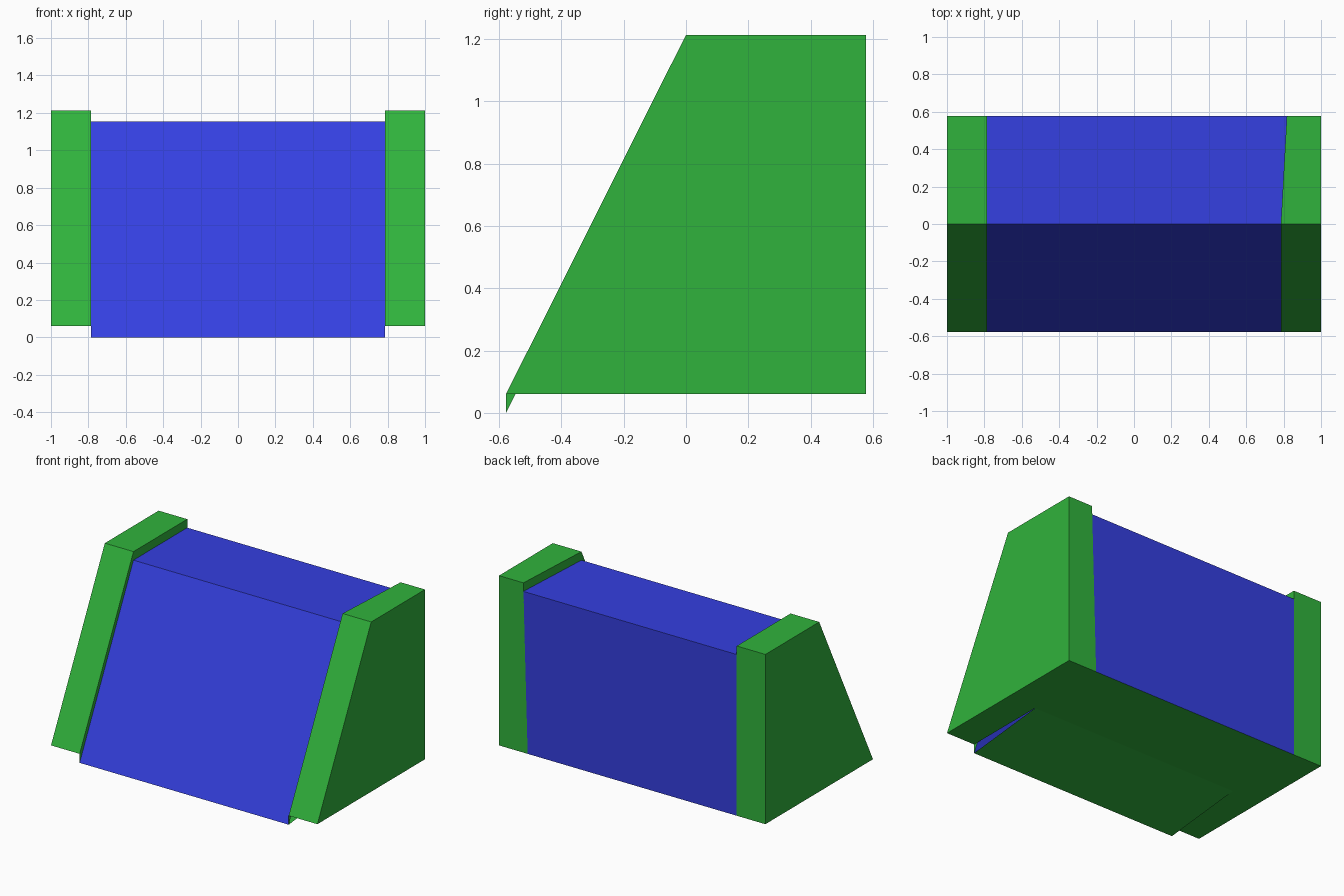
import bpy, bmesh

if "Cube" in bpy.data.objects:
    bpy.data.objects.remove(bpy.data.objects["Cube"])

D = 0.577                       # half depth
BASE, PANEL_TOP, CAP_TOP = 0.061, 1.155, 1.213
INNER, OUTER = 0.785, 1.0       # cap inner and outer x


def material(name, color):
    m = bpy.data.materials.new(name)
    m.diffuse_color = color
    m.use_nodes = True
    m.node_tree.nodes["Principled BSDF"].inputs["Base Color"].default_value = m.diffuse_color
    return m


GREEN = material("green", (0.03, 0.45, 0.045, 1))
BLUE = material("blue", (0.035, 0.05, 0.75, 1))


def build(name, faces):
    """Make an object from (points, material index) faces, welding shared corners."""
    bm = bmesh.new()
    for pts, mat in faces:
        bm.faces.new([bm.verts.new(p) for p in pts]).material_index = mat
    bmesh.ops.remove_doubles(bm, verts=bm.verts, dist=1e-4)
    bmesh.ops.recalc_face_normals(bm, faces=bm.faces)
    me = bpy.data.meshes.new(name)
    bm.to_mesh(me)
    bm.free()
    me.materials.append(GREEN)
    me.materials.append(BLUE)
    bpy.context.collection.objects.link(bpy.data.objects.new(name, me))


def side_cap(name, s, back_inner):
    # profile: front bottom, front top, back top, back bottom
    prof = [(-D, BASE), (0, CAP_TOP), (D, CAP_TOP), (D, BASE)]
    inner_x = [INNER, INNER, back_inner, INNER]
    out = [(s * OUTER, y, z) for y, z in prof]
    inn = [(s * x, y, z) for x, (y, z) in zip(inner_x, prof)]
    faces = [(out, 0)]
    for i in range(4):
        j = (i + 1) % 4
        faces.append(([out[i], out[j], inn[j], inn[i]], 0))
    # exposed walls where the centre panel is recessed
    rec = [(s * INNER, -D, 0), (s * INNER, 0, PANEL_TOP), (s * back_inner, D, PANEL_TOP)]
    for i in range(2):
        faces.append(([inn[i], inn[i + 1], rec[i + 1], rec[i]], 0))
    build(name, faces)


side_cap("left_side_cap", -1, INNER)
side_cap("right_side_cap", 1, 0.817)

# Centre: blue front, top and back, green underside dipping at the front edge
prof = [(-D, 0), (0, PANEL_TOP), (D, PANEL_TOP), (D, BASE), (0, BASE)]
right_x = [INNER, INNER, 0.817, INNER, INNER]
left = [(-INNER, y, z) for y, z in prof]
right = [(x, y, z) for x, (y, z) in zip(right_x, prof)]
build("centre_panel", [
    ([left[i], left[(i + 1) % 5], right[(i + 1) % 5], right[i]], 1 if i < 3 else 0)
    for i in range(5)])
